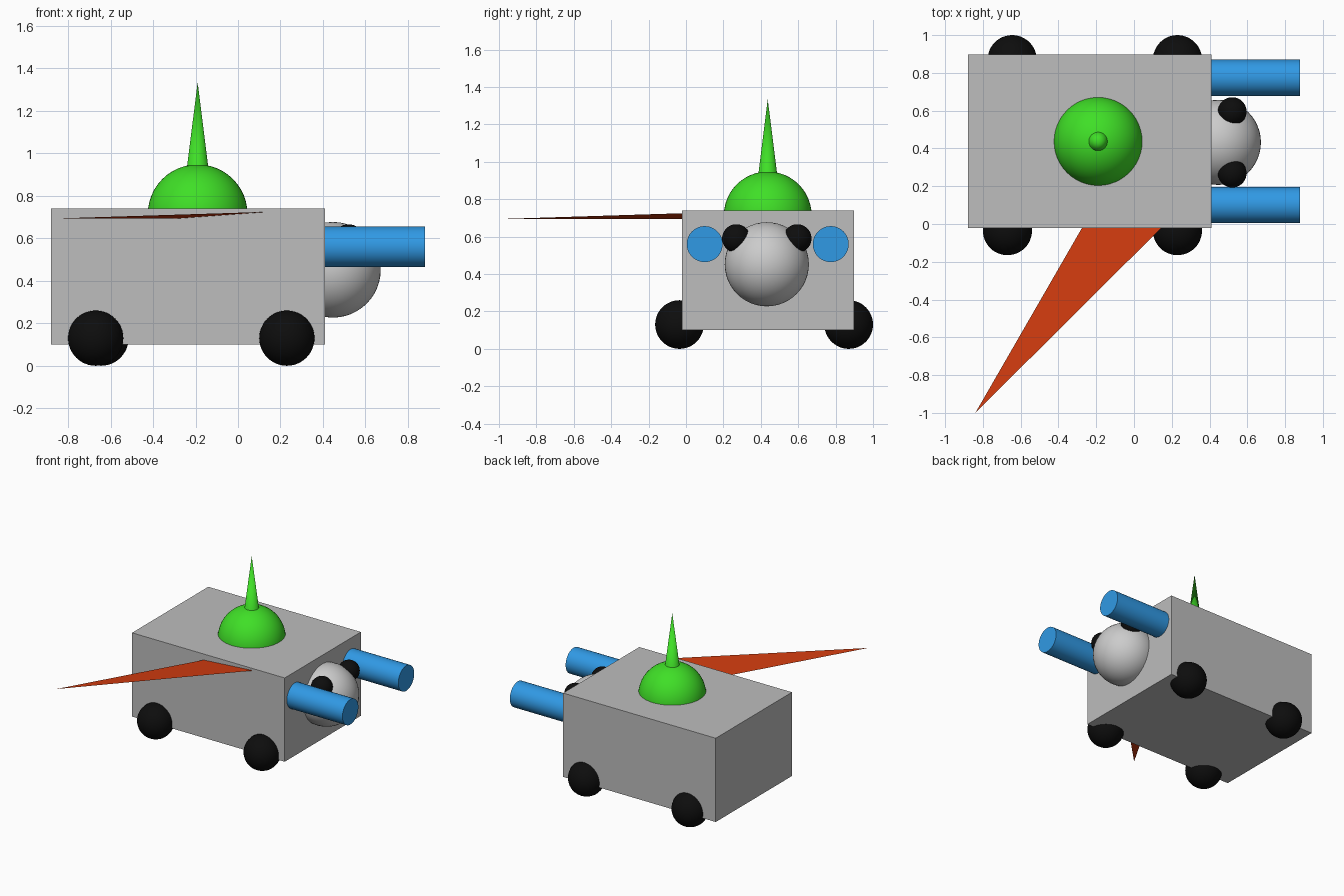
import bpy, bmesh, math
from mathutils import Matrix, Vector

if "Cube" in bpy.data.objects:
    bpy.data.objects.remove(bpy.data.objects["Cube"])


def material(name, rgb):
    m = bpy.data.materials.new(name)
    m.diffuse_color = (*rgb, 1)
    m.use_nodes = True
    m.node_tree.nodes["Principled BSDF"].inputs["Base Color"].default_value = m.diffuse_color
    return m


GREY = material("body grey", (0.51, 0.51, 0.51))
PALE = material("pale grey", (0.60, 0.60, 0.60))
BLACK = material("black", (0.004, 0.004, 0.004))
GREEN = material("green", (0.05, 0.74, 0.02))
BLUE = material("blue", (0.03, 0.32, 0.78))
ORANGE = material("orange", (0.65, 0.045, 0.005))


def finish(bm, name, mat, smooth=True):
    mesh = bpy.data.meshes.new(name)
    bm.to_mesh(mesh)
    bm.free()
    mesh.materials.append(mat)
    obj = bpy.data.objects.new(name, mesh)
    bpy.context.collection.objects.link(obj)
    if smooth:
        bpy.ops.object.select_all(action='DESELECT')
        obj.select_set(True)
        bpy.context.view_layer.objects.active = obj
        bpy.ops.object.shade_smooth_by_angle(angle=math.radians(35))
    return obj


def ball(name, centre, radius, mat):
    bm = bmesh.new()
    bmesh.ops.create_uvsphere(bm, u_segments=48, v_segments=24, radius=radius,
                              matrix=Matrix.Translation(centre))
    return finish(bm, name, mat)


def cone(name, start, end, r1, r2, mat):
    a, b = Vector(start), Vector(end)
    turn = (b - a).to_track_quat('Z', 'Y').to_matrix().to_4x4()
    bm = bmesh.new()
    bmesh.ops.create_cone(bm, cap_ends=True, segments=48, radius1=r1, radius2=r2,
                          depth=(b - a).length,
                          matrix=Matrix.Translation((a + b) / 2) @ turn)
    bmesh.ops.remove_doubles(bm, verts=bm.verts, dist=1e-5)
    return finish(bm, name, mat)


MID_Y = 0.437

# Box body
bm = bmesh.new()
bmesh.ops.create_cube(bm, size=1, matrix=Matrix.Translation((-0.235, 0.438, 0.42))
                      @ Matrix.Diagonal((1.29, 0.92, 0.64, 1)))
finish(bm, "body", GREY, smooth=False)

# Ball wheels
for name, x, y in (("front_left", -0.67, -0.035), ("front_right", 0.23, -0.035),
                   ("back_left", -0.645, 0.87), ("back_right", 0.23, 0.87)):
    ball(name + "_wheel", (x, y, 0.13), 0.13, BLACK)

# Head with two eyes, and a tube on either side
ball("head", (0.447, 0.432, 0.452), 0.225, PALE)
for label, s in (("right", -1), ("left", 1)):
    ball(label + "_eye", (0.52, 0.432 + s * 0.163, 0.59), 0.076, BLACK)
    ty = MID_Y + s * 0.337
    cone(label + "_tube", (0.35, ty, 0.56), (0.88, ty, 0.56), 0.096, 0.096, BLUE)

# Dome with spike
ball("dome", (-0.19, MID_Y, 0.713), 0.235, GREEN)
cone("spike", (-0.19, MID_Y, 0.84), (-0.19, MID_Y, 1.335), 0.062, 0, GREEN)

# Flat triangular fin, running a little way into the body
tip = Vector((-0.84, -1.0, 0.694))
bm = bmesh.new()
edge = [tip + (Vector(p) - tip) * 1.04
        for p in ((-0.275, -0.02, 0.694), (0.145, -0.02, 0.725))]
bm.faces.new([bm.verts.new(p) for p in (tip, edge[1], edge[0])])
finish(bm, "fin", ORANGE, smooth=False)
